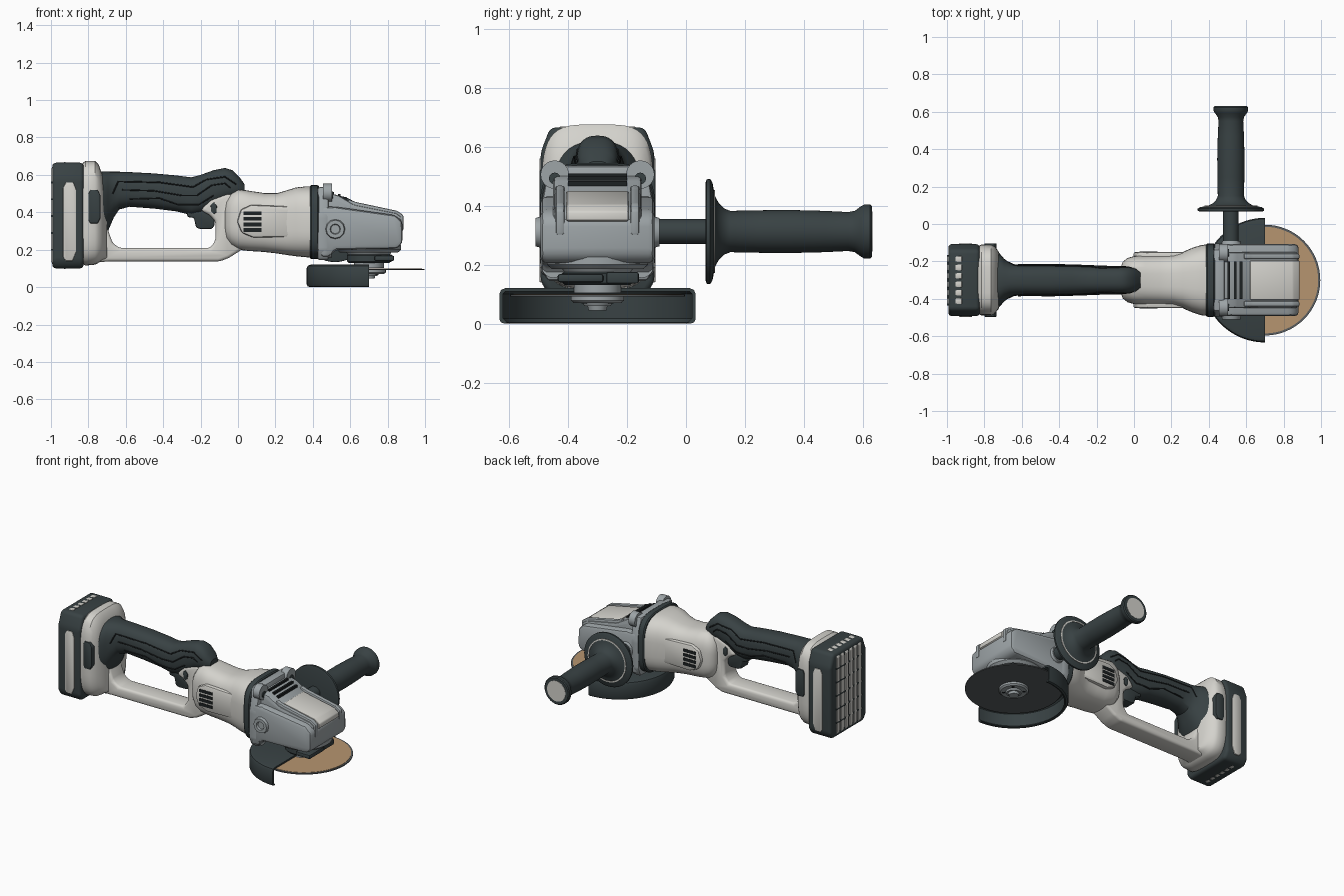
import bpy, bmesh, math
from mathutils import Vector
from mathutils.bvhtree import BVHTree

CY = -0.3            # centre plane of the tool body
DX, DY = 0.7, -0.3   # spindle axis


def material(name, rgb):
    m = bpy.data.materials.new(name)
    m.diffuse_color = (*rgb, 1)
    return m


LIGHT = material("light_shell", (0.66, 0.65, 0.61))
DARK = material("dark_rubber", (0.04, 0.054, 0.057))
GREY = material("grey_metal", (0.34, 0.375, 0.39))
TAN = material("tan_abrasive", (0.47, 0.3, 0.16))
SLATE = material("slate", (0.1, 0.11, 0.115))
BLACK = material("groove_black", (0.012, 0.015, 0.016))


def finish(name, bm, mat):
    bmesh.ops.remove_doubles(bm, verts=bm.verts, dist=1e-5)
    bmesh.ops.recalc_face_normals(bm, faces=bm.faces)
    me = bpy.data.meshes.new(name)
    bm.to_mesh(me)
    bm.free()
    me.materials.append(mat)
    ob = bpy.data.objects.new(name, me)
    bpy.context.collection.objects.link(ob)
    return ob


def place(axis, a, b, t):
    return {'x': (t, a, b), 'y': (a, t, b), 'z': (a, b, t)}[axis]


def prism(name, pts, axis, lo, hi, mat, bevel=0.0, seg=2):
    """Extrude a polygon along an axis, with bevelled edges."""
    bm = bmesh.new()
    rings = [[bm.verts.new(place(axis, a, b, t)) for a, b in pts] for t in (lo, hi)]
    n = len(pts)
    for r in rings:
        bm.faces.new(r)
    for i in range(n):
        j = (i + 1) % n
        bm.faces.new((rings[0][i], rings[0][j], rings[1][j], rings[1][i]))
    bmesh.ops.recalc_face_normals(bm, faces=bm.faces)
    if bevel:
        bmesh.ops.bevel(bm, geom=bm.edges[:], offset=bevel, segments=seg,
                        profile=0.5, affect='EDGES', clamp_overlap=True)
    return finish(name, bm, mat)


def box(name, x0, x1, y0, y1, z0, z1, mat, bevel=0.0):
    return prism(name, [(x0, y0), (x1, y0), (x1, y1), (x0, y1)], 'z', z0, z1, mat, bevel)


def mirrored(name, pts, inner, outer, mat, bevel=0.0):
    """Side panel on both flanks of the body; distances from the centre plane."""
    for s, side in ((-1, "front"), (1, "back")):
        lo, hi = sorted((CY + s * inner, CY + s * outer))
        prism(f"{name}_{side}", pts, 'y', lo, hi, mat, bevel)


def loft(name, sections, mat, n=3.0, seg=40):
    """Superellipse sections along x: (x, z_low, z_high, half_width)."""
    bm = bmesh.new()
    rings = []
    for x, z0, z1, hy in sections:
        ring = []
        for i in range(seg):
            a = 2 * math.pi * i / seg
            c, s = math.cos(a), math.sin(a)
            ring.append(bm.verts.new((x, CY + hy * math.copysign(abs(c) ** (2 / n), c),
                        (z0 + z1) / 2 + (z1 - z0) / 2 * math.copysign(abs(s) ** (2 / n), s))))
        rings.append(ring)
    for r, q in zip(rings, rings[1:]):
        for i in range(seg):
            j = (i + 1) % seg
            bm.faces.new((r[i], r[j], q[j], q[i]))
    bm.faces.new(rings[0])
    bm.faces.new(rings[-1])
    return finish(name, bm, mat)


def lathe(name, prof, axis, o1, o2, mat, seg=48, arc=None):
    """Revolve (radius, height); with an arc the profile is a closed loop."""
    bm = bmesh.new()
    a0, a1 = arc or (0, 2 * math.pi)
    steps = seg + 1 if arc else seg
    rings = []
    for i in range(steps):
        a = a0 + (a1 - a0) * i / seg
        rings.append([bm.verts.new(place(axis, o1 + r * math.cos(a), o2 + r * math.sin(a), h))
                      for r, h in prof])
    m = len(prof)
    for i in range(seg):
        r, q = rings[i], rings[(i + 1) % steps]
        for k in range(m if arc else m - 1):
            l = (k + 1) % m
            bm.faces.new((r[k], r[l], q[l], q[k]))
    if arc:
        bm.faces.new(rings[0])
        bm.faces.new(rings[-1])
    return finish(name, bm, mat)


def cyl(name, axis, o1, o2, r, lo, hi, mat, seg=24):
    return lathe(name, [(0, lo), (r, lo), (r, hi), (0, hi)], axis, o1, o2, mat, seg)


# battery pack with side inserts and rear ribs
half = [(0.165, 0.1), (0.193, 0.14), (0.193, 0.58), (0.16, 0.665)]
outline = [(CY + y, z) for y, z in half] + [(CY - y, z) for y, z in reversed(half)]
prism("battery", outline, 'x', -0.993, -0.825, DARK, 0.02, 3)
mirrored("battery_side_insert", [(-0.935, 0.16), (-0.92, 0.14), (-0.885, 0.14), (-0.865, 0.19),
         (-0.865, 0.52), (-0.88, 0.56), (-0.92, 0.56), (-0.935, 0.53)], 0.17, 0.197, LIGHT, 0.004)
for i in range(6):
    y = CY - 0.1125 + 0.045 * i
    prism(f"battery_rib_{i}", [(-0.985, 0.106), (-0.92, 0.097), (-0.92, 0.669), (-0.98, 0.662),
          (-1, 0.63), (-1, 0.14)], 'y', y - 0.016, y + 0.016, LIGHT, 0.004)
for z in (0.2, 0.29, 0.38, 0.47, 0.56):
    box("battery_rib_gap", -1.0, -0.98, CY - 0.135, CY + 0.135, z - 0.005, z + 0.005, DARK)

# battery mount and release buttons
loft("battery_mount", [(-0.835, 0.125, 0.66, 0.18), (-0.815, 0.115, 0.675, 0.19), (-0.765, 0.12, 0.675, 0.19),
     (-0.745, 0.13, 0.655, 0.18), (-0.725, 0.145, 0.6, 0.155), (-0.7, 0.15, 0.45, 0.1)], LIGHT, 4.0, 48)
mirrored("release_button", [(-0.8, 0.36), (-0.79, 0.34), (-0.75, 0.34), (-0.735, 0.37), (-0.735, 0.49),
         (-0.75, 0.52), (-0.79, 0.52), (-0.8, 0.5)], 0.15, 0.197, DARK, 0.006)

# rubber main handle
handle = loft("main_handle", [(-0.765, 0.27, 0.61, 0.165), (-0.725, 0.275, 0.618, 0.15), (-0.695, 0.3, 0.618, 0.115),
     (-0.665, 0.37, 0.617, 0.092), (-0.635, 0.415, 0.617, 0.084), (-0.58, 0.43, 0.615, 0.081),
     (-0.45, 0.42, 0.608, 0.083), (-0.33, 0.405, 0.597, 0.08), (-0.25, 0.385, 0.587, 0.077),
     (-0.2, 0.395, 0.6, 0.075), (-0.13, 0.43, 0.625, 0.073), (-0.07, 0.46, 0.637, 0.072),
     (-0.03, 0.47, 0.625, 0.07), (0.01, 0.48, 0.585, 0.06), (0.035, 0.49, 0.55, 0.04)], DARK, 2.5)

# grip grooves, projected on to the handle
tree = BVHTree.FromObject(handle, bpy.context.evaluated_depsgraph_get())
paths = [[(-0.67, 0.5), (-0.64, 0.565), (-0.42, 0.56), (-0.24, 0.535), (-0.17, 0.575), (-0.07, 0.59), (-0.01, 0.55)],
         [(-0.62, 0.52), (-0.45, 0.515), (-0.3, 0.49), (-0.22, 0.49), (-0.14, 0.545), (-0.07, 0.555), (-0.04, 0.53)],
         [(-0.58, 0.47), (-0.42, 0.475), (-0.32, 0.44), (-0.21, 0.44), (-0.13, 0.49)]]
for s in (-1, 1):
    for path in paths:
        pts = []
        for (xa, za), (xb, zb) in zip(path, path[1:]):
            for k in range(8):
                t = k / 7
                hit = tree.ray_cast(Vector((xa + (xb - xa) * t, CY + s, za + (zb - za) * t)), Vector((0, -s, 0)))[0]
                if hit:
                    pts.append(hit)
        cu = bpy.data.curves.new("grip_groove", 'CURVE')
        cu.dimensions = '3D'
        cu.bevel_depth = 0.004
        cu.bevel_resolution = 1
        sp = cu.splines.new('POLY')
        sp.points.add(len(pts) - 1)
        for p, v in zip(sp.points, pts):
            p.co = (*v, 1)
        cu.materials.append(BLACK)
        bpy.context.collection.objects.link(bpy.data.objects.new("grip_groove", cu))

# lower guard bar joining mount and motor housing
prism("lower_bar", [(-0.78, 0.13), (-0.7, 0.137), (-0.1, 0.137), (-0.05, 0.155), (0.02, 0.2), (0.1, 0.3),
      (0.06, 0.48), (-0.06, 0.5), (-0.15, 0.47), (-0.2, 0.41), (-0.15, 0.385), (-0.12, 0.35), (-0.12, 0.25),
      (-0.15, 0.208), (-0.63, 0.208), (-0.67, 0.235), (-0.7, 0.32), (-0.78, 0.34)],
      'y', CY - 0.068, CY + 0.068, LIGHT, 0.018, 3)
prism("trigger", [(-0.275, 0.41), (-0.272, 0.375), (-0.235, 0.37), (-0.225, 0.318), (-0.2, 0.31), (-0.14, 0.31),
      (-0.125, 0.33), (-0.125, 0.41)], 'y', CY - 0.042, CY + 0.042, DARK, 0.01)
mirrored("lock_button", [(-0.145, 0.405), (-0.13, 0.39), (-0.115, 0.4), (-0.113, 0.435), (-0.13, 0.455),
         (-0.146, 0.44)], 0.05, 0.074, DARK, 0.004)

# motor housing, vents, collar
loft("motor_housing", [(-0.07, 0.29, 0.43, 0.07), (-0.06, 0.25, 0.47, 0.098), (-0.035, 0.22, 0.505, 0.118),
     (0.0, 0.2, 0.525, 0.128), (0.06, 0.193, 0.515, 0.133), (0.14, 0.188, 0.503, 0.135), (0.21, 0.18, 0.503, 0.138),
     (0.26, 0.172, 0.517, 0.15), (0.31, 0.165, 0.533, 0.172), (0.36, 0.16, 0.538, 0.188),
     (0.4, 0.158, 0.538, 0.191)], LIGHT, 3.0, 48)
mirrored("vent_panel", [(-0.005, 0.35), (0.015, 0.415), (0.07, 0.44), (0.27, 0.432), (0.3, 0.41), (0.295, 0.29),
         (0.27, 0.268), (0.08, 0.265), (0.02, 0.29)], 0.1, 0.15, LIGHT, 0.012)
for i, z in enumerate((0.305, 0.335, 0.365, 0.395)):
    mirrored(f"vent_slot_{i}", [(0.03, z - 0.01), (0.125, z - 0.01), (0.125, z + 0.01), (0.03, z + 0.01)],
             0.12, 0.153, BLACK)
loft("collar", [(0.385, 0.155, 0.54, 0.19), (0.392, 0.15, 0.545, 0.196), (0.425, 0.15, 0.545, 0.196),
     (0.432, 0.155, 0.54, 0.19)], DARK, 3.6, 48)

# gear head: flange, case, top hump, rails and cover plate
fl = [(0.17, 0.145), (0.195, 0.2), (0.195, 0.38), (0.165, 0.535)]
prism("gear_flange", [(CY + y, z) for y, z in fl] + [(CY - y, z) for y, z in reversed(fl)],
      'x', 0.425, 0.485, GREY, 0.012)
prism("gear_case", [(0.44, 0.16), (0.49, 0.16), (0.52, 0.2), (0.85, 0.205), (0.88, 0.235), (0.88, 0.35),
      (0.84, 0.385), (0.52, 0.43), (0.44, 0.43)], 'y', CY - 0.193, CY + 0.193, GREY, 0.026, 2)
prism("gear_hump", [(0.44, 0.3), (0.86, 0.3), (0.878, 0.375), (0.845, 0.397), (0.62, 0.442), (0.54, 0.49),
      (0.44, 0.515)], 'y', CY - 0.15, CY + 0.15, GREY, 0.014)
mirrored("hump_rail", [(0.58, 0.43), (0.84, 0.36), (0.86, 0.3), (0.884, 0.3), (0.884, 0.385), (0.85, 0.408),
         (0.63, 0.455), (0.59, 0.47)], 0.112, 0.142, GREY, 0.008)
prism("cover_plate", [(0.62, 0.42), (0.82, 0.38), (0.86, 0.34), (0.886, 0.35), (0.884, 0.38), (0.85, 0.404),
      (0.62, 0.451)], 'y', CY - 0.105, CY + 0.105, LIGHT, 0.006)
for i, (x, z) in enumerate(((0.5, 0.502), (0.535, 0.492), (0.565, 0.476))):
    box(f"gear_vent_{i}", x, x + 0.014, CY - 0.1, CY + 0.1, z - 0.02, z + 0.007, BLACK)
for s in (-1, 1):
    cyl("flange_boss", 'x', CY + s * 0.145, 0.505, 0.048, 0.455, 0.502, GREY)
    cyl("flange_screw", 'x', CY + s * 0.145, 0.492, 0.02, 0.49, 0.508, DARK, 12)
    cyl("lower_boss", 'x', CY + s * 0.15, 0.195, 0.04, 0.45, 0.5, GREY)
    h = CY + s * 0.185
    lathe("handle_socket", [(0.055, h), (0.048, h + s * 0.025), (0.028, h + s * 0.025), (0.024, h + s * 0.012),
          (0, h + s * 0.012)], 'y', 0.52, 0.31, GREY, 12)

# spindle neck, guard clamp with lever
lathe("spindle_neck", [(0, 0.225), (0.172, 0.225), (0.172, 0.2), (0.155, 0.185), (0.12, 0.185), (0.11, 0.17),
      (0.08, 0.17), (0.08, 0.103), (0, 0.103)], 'z', DX, DY, GREY)
lathe("guard_clamp", [(0.075, 0.13), (0.11, 0.13), (0.118, 0.138), (0.118, 0.17), (0.11, 0.178), (0.075, 0.178)],
      'z', DX, DY, DARK)
box("clamp_lever", 0.73, 0.835, CY - 0.135, CY + 0.02, 0.14, 0.168, DARK, 0.008)
box("clamp_lug", 0.79, 0.825, CY + 0.03, CY + 0.14, 0.135, 0.175, DARK, 0.008)

# half wheel guard, disc and clamping nut
lathe("wheel_guard", [(0.075, 0.12), (0.312, 0.12), (0.327, 0.114), (0.333, 0.1), (0.333, 0.016), (0.327, 0.004),
      (0.315, 0), (0.306, 0.003), (0.321, 0.018), (0.321, 0.1), (0.312, 0.109), (0.075, 0.109)],
      'z', DX, DY, DARK, 48, (math.pi / 2, 3 * math.pi / 2))
cyl("disc_abrasive_face", 'z', DX, DY, 0.285, 0.096, 0.1, TAN, 64)
cyl("disc_body", 'z', DX, DY, 0.296, 0.091, 0.098, SLATE, 64)
lathe("clamp_nut", [(0, 0.093), (0.09, 0.093), (0.09, 0.078), (0.08, 0.07), (0.05, 0.07), (0.045, 0.06),
      (0.034, 0.06), (0.03, 0.045), (0, 0.045)], 'z', DX, DY, GREY, 32)
for i in range(4):
    a = math.pi / 4 + i * math.pi / 2
    cyl(f"nut_hole_{i}", 'z', DX + 0.063 * math.cos(a), DY + 0.063 * math.sin(a), 0.009, 0.068, 0.072, BLACK, 12)

# auxiliary side handle
HX, HZ = 0.518, 0.312
cyl("side_handle_stem", 'y', HX, HZ, 0.042, -0.12, 0.09, DARK, 32)
lathe("side_handle_grip", [(0, 0.07), (0.165, 0.066), (0.177, 0.07), (0.178, 0.082), (0.165, 0.09), (0.12, 0.098),
      (0.095, 0.112), (0.078, 0.13), (0.07, 0.15), (0.072, 0.25), (0.073, 0.35), (0.07, 0.47), (0.066, 0.55),
      (0.07, 0.572), (0.086, 0.594), (0.092, 0.605), (0.092, 0.624), (0.086, 0.63), (0, 0.63)], 'y', HX, HZ, DARK)
lathe("flange_ring", [(0.133, 0.09), (0.133, 0.099), (0.141, 0.098), (0.141, 0.09)], 'y', HX, HZ, LIGHT)
cyl("side_handle_cap", 'y', HX, HZ, 0.068, 0.62, 0.632, LIGHT, 40)

# smooth shading with sharp edges kept
meshes = [o for o in bpy.context.scene.objects if o.type == 'MESH']
for o in meshes:
    o.select_set(True)
bpy.context.view_layer.objects.active = meshes[0]
bpy.ops.object.shade_smooth_by_angle(angle=math.radians(35))
